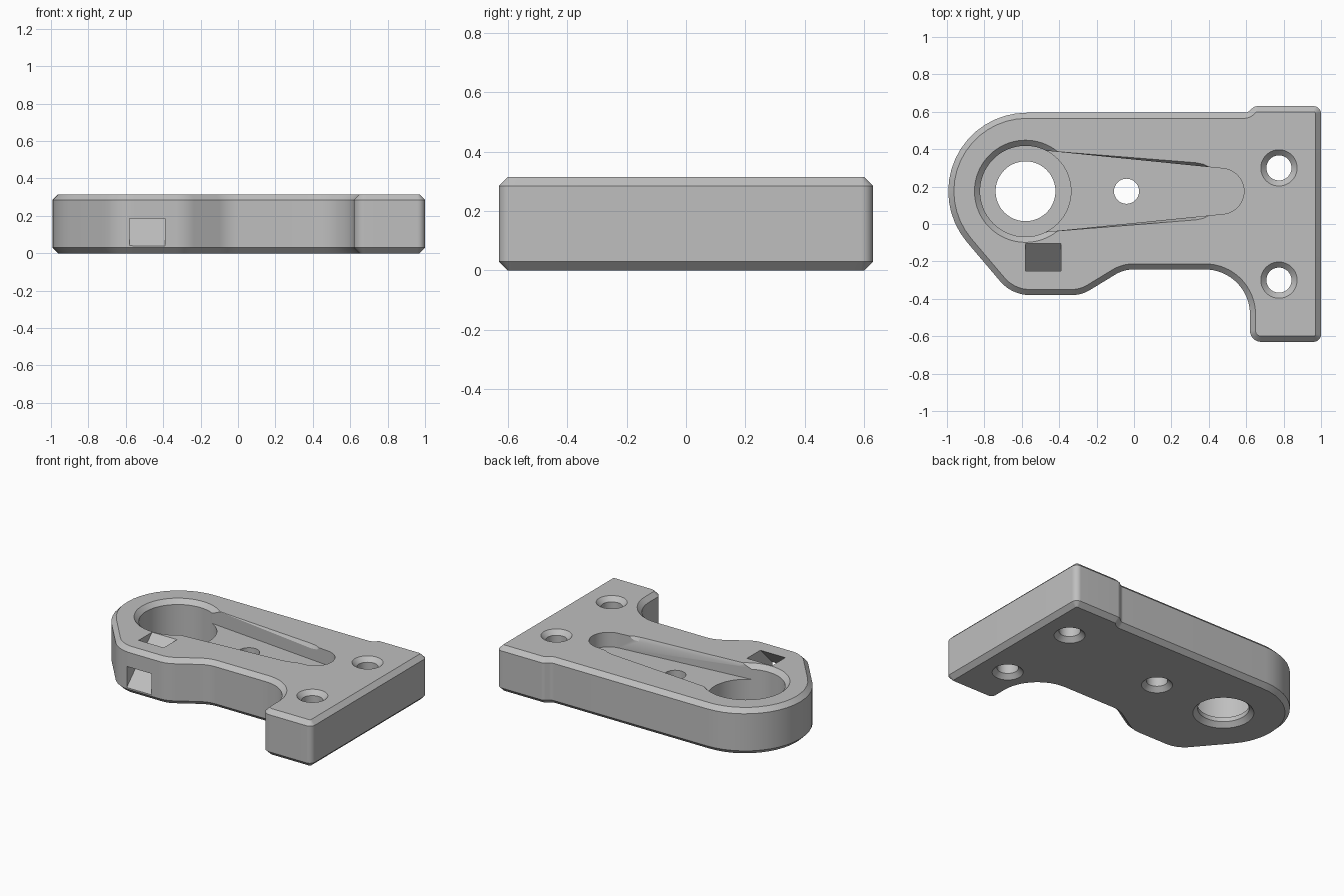
import bpy
import bmesh
from math import cos, sin, tan, pi
from mathutils import Vector, Matrix

default = bpy.data.objects.get("Cube")
if default:
    bpy.data.objects.remove(default, do_unlink=True)

grey = bpy.data.materials.new("plain grey")
grey.use_nodes = True
colour = (0.52, 0.52, 0.52, 1)
grey.diffuse_color = colour
grey.node_tree.nodes["Principled BSDF"].inputs["Base Color"].default_value = colour

HEIGHT, CHAMFER, OVER = 0.315, 0.03, 0.02
TOP = HEIGHT - CHAMFER
AXIS_Y = 0.175
PIVOT_X = -0.58


def loft(name, rings):
    """Closed solid through rings of equal point count, each (points, z)."""
    bm = bmesh.new()
    loops = [[bm.verts.new((p[0], p[1], z)) for p in pts] for pts, z in rings]
    n = len(loops[0])
    for low, high in zip(loops, loops[1:]):
        for i in range(n):
            j = (i + 1) % n
            bm.faces.new((low[i], low[j], high[j], high[i]))
    bm.faces.new(loops[0][::-1])
    bm.faces.new(loops[-1])
    bmesh.ops.recalc_face_normals(bm, faces=bm.faces)
    mesh = bpy.data.meshes.new(name)
    bm.to_mesh(mesh)
    bm.free()
    mesh.materials.append(grey)
    obj = bpy.data.objects.new(name, mesh)
    bpy.context.scene.collection.objects.link(obj)
    return obj


def lathe(name, x, y, profile, steps=64):
    """Round solid from (radius, z) pairs."""
    turns = [2 * pi * i / steps for i in range(steps)]
    return loft(name, [([(x + r * cos(a), y + r * sin(a)) for a in turns], z)
                       for r, z in profile])


def rounded(corners, inset, steps=16):
    """Counterclockwise polygon with filleted corners, moved inwards."""
    out = []
    for i, (x, y, radius) in enumerate(corners):
        p = Vector((x, y))
        d1 = (p - Vector(corners[i - 1][:2])).normalized()
        d2 = (Vector(corners[(i + 1) % len(corners)][:2]) - p).normalized()
        n1, n2 = Vector((-d1.y, d1.x)), Vector((-d2.y, d2.x))
        turn = -d1.angle_signed(d2)
        side = 1 if turn > 0 else -1
        r = radius - side * inset
        v = p + (n1 + n2) * inset / (1 + n1.dot(n2))
        start = v - d1 * r * tan(abs(turn) / 2)
        centre = start + n1 * r * side
        for k in range(steps + 1):
            out.append(centre + Matrix.Rotation(turn * k / steps, 2) @ (start - centre))
    return out


# Bracket plate: corner x, y and fillet radius
corners = [
    (-0.653, -0.38, 0.21), (-0.28, -0.38, 0.19), (-0.055, -0.243, 0.19),
    (0.62, -0.243, 0.24), (0.62, -0.63, 0.06), (1, -0.63, 0.04),
    (1, 0.63, 0.04), (0.645, 0.63, 0.04), (0.605, 0.595, 0.04),
    (-1.48, 0.595, 0.42),
]
small, full = rounded(corners, CHAMFER), rounded(corners, 0)
plate = loft("bracket_plate", [(small, 0), (full, CHAMFER), (full, TOP), (small, HEIGHT)])

# Stepped round pocket with a chamfered through hole
BORE, POCKET, LEDGE = 0.16, 0.243, 0.06
FLARE = CHAMFER + OVER
cutters = [lathe("pivot_pocket", PIVOT_X, AXIS_Y, [
    (BORE + FLARE, -OVER), (BORE, CHAMFER), (BORE, LEDGE),
    (POCKET, LEDGE), (POCKET, TOP), (POCKET + FLARE, HEIGHT + OVER)], 96)]

# Screw holes, chamfered at both ends, and the plain-topped slot hole
PIN = 0.067
for y in (-0.3, 0.3):
    cutters.append(lathe("screw_hole", 0.775, y, [
        (PIN + FLARE, -OVER), (PIN, CHAMFER), (PIN, TOP), (PIN + FLARE, HEIGHT + OVER)]))
cutters.append(lathe("slot_hole", -0.04, AXIS_Y, [
    (PIN + FLARE, -OVER), (PIN, CHAMFER), (PIN, TOP)]))

# Tapered arm slot with a round end
END_X, END_R, FLOOR = 0.466, 0.122, 0.215
lean = 0.1
arc = [-pi / 2 + lean + (pi - 2 * lean) * i / 32 for i in range(33)]
slot = [(-0.52, AXIS_Y - 0.222)]
slot += [(END_X + END_R * cos(a), AXIS_Y + END_R * sin(a)) for a in arc]
slot.append((-0.52, AXIS_Y + 0.222))
cutters.append(loft("arm_slot", [(slot, FLOOR), (slot, HEIGHT + OVER)]))


# Widening bevel along both slot walls
def flare(half_widths):
    xs = (-0.5, 0.33, 0.37, 0.4)
    lower = [(x, AXIS_Y - h) for x, h in zip(xs, half_widths)]
    return lower + [(x, 2 * AXIS_Y - y) for x, y in reversed(lower)]


wide, narrow = flare((0.219, 0.153, 0.145, 0.13)), flare((0.217, 0.132, 0.126, 0.12))
cutters.append(loft("slot_bevel", [(narrow, TOP), (wide, HEIGHT), (wide, HEIGHT + OVER)]))

# Diagonal passage from the top face down to the front
passage = loft("tie_passage", [
    ([(-0.58, y), (-0.39, y), (-0.39, y + 0.145), (-0.58, y + 0.145)], z)
    for y, z in ((-0.65, -0.085), (-0.15, 0.415))])
cutters.append(passage)

# Cut everything out of the plate
bpy.ops.object.select_all(action="DESELECT")
bpy.context.view_layer.objects.active = plate
plate.select_set(True)
for cutter in cutters:
    mod = plate.modifiers.new(cutter.name, "BOOLEAN")
    mod.operation = "DIFFERENCE"
    mod.solver = "EXACT"
    mod.object = cutter
    bpy.ops.object.modifier_apply(modifier=mod.name)
    bpy.data.objects.remove(cutter, do_unlink=True)

bpy.ops.object.shade_smooth_by_angle(angle=pi / 7)
